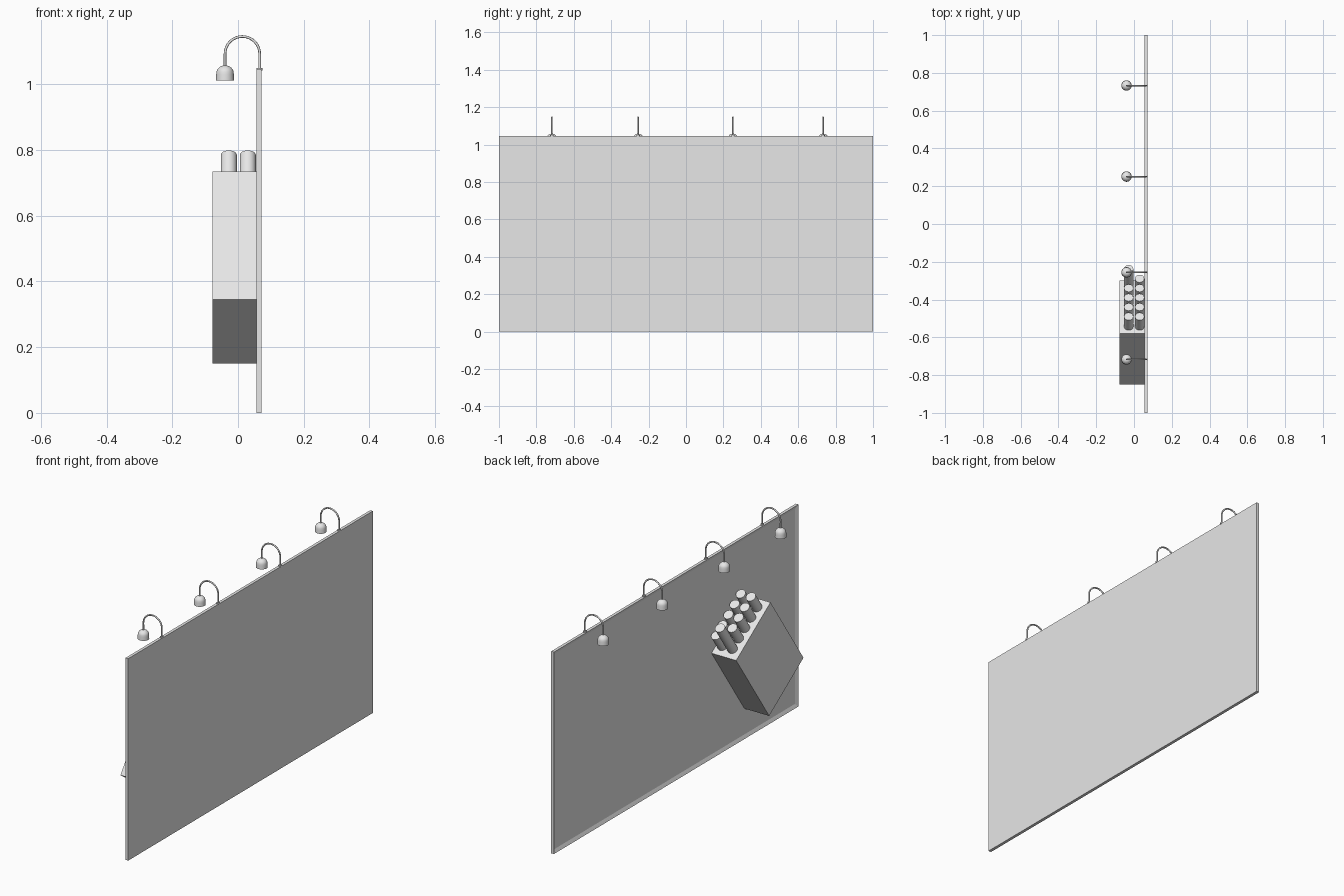
import bpy, bmesh, math
from mathutils import Vector, Matrix

cube = bpy.data.objects.get("Cube")
if cube:
    bpy.data.objects.remove(cube, do_unlink=True)

grey = bpy.data.materials.new("light_grey")
grey.use_nodes = True
GREY = (0.8, 0.8, 0.8, 1)
grey.diffuse_color = GREY
for node in grey.node_tree.nodes:
    if node.type == "BSDF_PRINCIPLED":
        node.inputs["Base Color"].default_value = GREY


def finish(name, bm, smooth=False):
    """Turn a bmesh into a named grey object."""
    bmesh.ops.recalc_face_normals(bm, faces=bm.faces)
    mesh = bpy.data.meshes.new(name)
    bm.to_mesh(mesh)
    bm.free()
    mesh.materials.append(grey)
    obj = bpy.data.objects.new(name, mesh)
    bpy.context.collection.objects.link(obj)
    if smooth:
        bpy.ops.object.select_all(action="DESELECT")
        obj.select_set(True)
        bpy.context.view_layer.objects.active = obj
        bpy.ops.object.shade_smooth_by_angle(angle=math.radians(40))
    return obj


def box_bmesh(low, high):
    low, high = Vector(low), Vector(high)
    bm = bmesh.new()
    bmesh.ops.create_cube(bm, size=1)
    bmesh.ops.scale(bm, vec=high - low, verts=bm.verts)
    bmesh.ops.translate(bm, vec=(low + high) / 2, verts=bm.verts)
    return bm


def cylinder(name, radius, low, high, matrix, segments=24):
    bm = bmesh.new()
    bmesh.ops.create_cone(bm, cap_ends=True, segments=segments, radius1=radius,
                          radius2=radius, depth=high - low)
    bmesh.ops.translate(bm, vec=(0, 0, (low + high) / 2), verts=bm.verts)
    bm.transform(matrix)
    return finish(name, bm, True)


def lathe(name, profile, centre, segments=32):
    bm = bmesh.new()
    verts = [bm.verts.new((r, 0, z)) for r, z in profile]
    edges = [bm.edges.new(pair) for pair in zip(verts, verts[1:])]
    bmesh.ops.spin(bm, geom=verts + edges, cent=(0, 0, 0), axis=(0, 0, 1),
                   angle=math.tau, steps=segments)
    bmesh.ops.remove_doubles(bm, verts=bm.verts, dist=0.00005)
    bmesh.ops.translate(bm, vec=centre, verts=bm.verts)
    return finish(name, bm, True)


# Board with a raised rim around its recessed display side
bm = box_bmesh((0.056, -1, 0), (0.0715, 1, 1.045))
display = min(bm.faces, key=lambda f: f.calc_center_median().x)
bmesh.ops.inset_region(bm, faces=[display], thickness=0.025)
bmesh.ops.translate(bm, vec=(0.008, 0, 0), verts=display.verts)
finish("board", bm)

# Tilted carton: local y runs along its open end, local z along its length
WIDTH, LENGTH = 0.341, 0.474
tilt = Matrix.Translation((0, -0.85, 0.345)) @ Matrix.Rotation(-math.atan2(0.27, 0.39), 4, "X")
bm = box_bmesh((-0.0775, 0, 0), (0.064, WIDTH, LENGTH))
bm.transform(tilt)
finish("carton", bm)

# Two columns of sticks rising out of the carton, one pulled further out
for x in (-0.028, 0.03):
    for row in range(5):
        rise = 0.183 if x < 0 and row == 4 else 0.093
        place = tilt @ Matrix.Translation((x, 0.046 + row * 0.061, LENGTH))
        cylinder("stick", 0.0245, -0.01, rise, place)

# Gooseneck lamps along the top edge
POST_X, LAMP_X, ARC_Z = 0.066, -0.0395, 1.093
RADIUS = (POST_X - LAMP_X) / 2
shade_profile = [(0, 1.024), (0.023, 1.022), (0.0255, 1.012), (0.0275, 1.012),
                 (0.0268, 1.03)]
shade_profile += [(0.0265 * math.cos(a), 1.034 + 0.024 * math.sin(a))
                  for a in (math.pi / 2 * i / 8 for i in range(1, 9))]

for y in (-0.717, -0.256, 0.251, 0.733):
    cylinder("lamp_base", 0.009, 1.043, 1.05, Matrix.Translation((0.0655, y, 0)))
    lathe("lamp_shade", shade_profile, (LAMP_X, y, 0))

    path = [(POST_X, 1.045)]
    path += [((POST_X + LAMP_X) / 2 + RADIUS * math.cos(a), ARC_Z + RADIUS * math.sin(a))
             for a in (math.pi * i / 20 for i in range(21))]
    path.append((LAMP_X, 1.054))
    curve = bpy.data.curves.new("lamp_arm", "CURVE")
    curve.dimensions = "3D"
    curve.bevel_depth = 0.004
    curve.bevel_resolution = 2
    curve.use_fill_caps = True
    spline = curve.splines.new("POLY")
    spline.points.add(len(path) - 1)
    for point, (x, z) in zip(spline.points, path):
        point.co = (x, y, z, 1)
    spline.use_smooth = True
    curve.materials.append(grey)
    bpy.context.collection.objects.link(bpy.data.objects.new("lamp_arm", curve))
